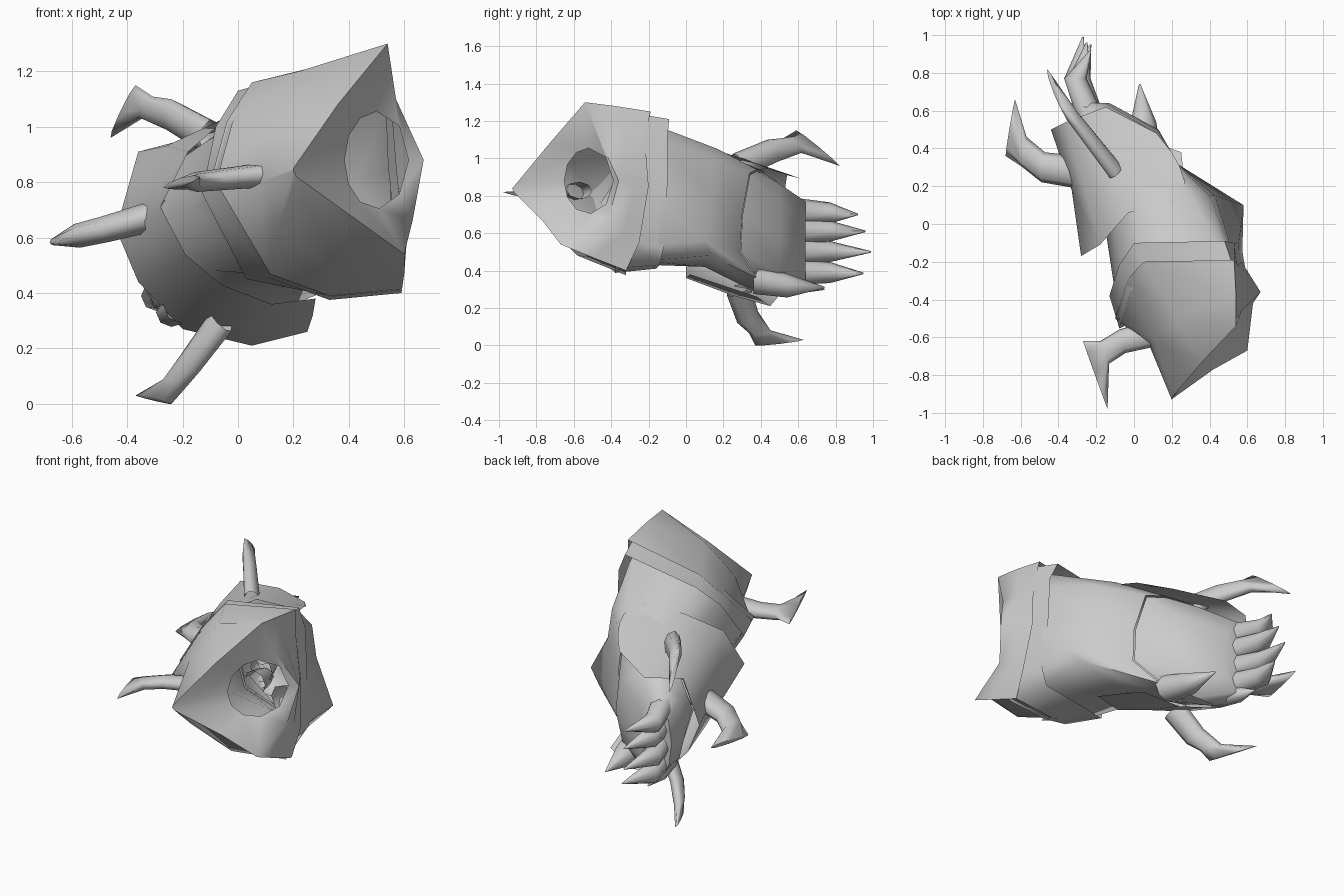
import bpy, bmesh, math
from mathutils import Vector as V


def loft(name, rings, closed=True, cap0=False, cap1=False):
    """Skin a list of equal-count point rings."""
    bm = bmesh.new()
    rs = [[bm.verts.new(p) for p in r] for r in rings]
    n = len(rs[0])
    for a, b in zip(rs, rs[1:]):
        for i in range(n if closed else n - 1):
            j = (i + 1) % n
            bm.faces.new((a[i], a[j], b[j], b[i]))
    if cap0:
        bm.faces.new(rs[0])
    if cap1:
        bm.faces.new(rs[-1])
    bmesh.ops.remove_doubles(bm, verts=bm.verts, dist=0.002)
    bmesh.ops.recalc_face_normals(bm, faces=bm.faces)
    me = bpy.data.meshes.new(name)
    bm.to_mesh(me)
    bm.free()
    ob = bpy.data.objects.new(name, me)
    bpy.context.collection.objects.link(ob)
    bpy.ops.object.select_all(action='DESELECT')
    ob.select_set(True)
    bpy.context.view_layer.objects.active = ob
    bpy.ops.object.shade_smooth_by_angle(angle=math.radians(80))
    return ob


def oval(c, u, v, n=8):
    return [V(c) + V(u) * math.cos(t) + V(v) * math.sin(t)
            for t in (2 * math.pi * i / n for i in range(n))]


def leg(name, hip, knee, heel, toe, r=0.065):
    """Bent tube that flares into a thin blade foot."""
    hip, knee, heel, toe = map(V, (hip, knee, heel, toe))
    mid = (heel + toe) / 2
    ankle = knee.lerp(heel.lerp(toe, 0.3), 0.55)
    e = (toe - heel).normalized()
    n = (knee - hip).cross(e).normalized()
    d = n.cross((knee - hip).normalized())
    rings = [oval(hip, d * r * 1.1, n * r * 0.7), oval(knee, d * r, n * r * 0.6),
             oval(ankle, e * r, n * r * 0.55),
             oval(mid, (toe - heel) / 2, n * 0.015)]
    loft(name, rings, cap1=True)


def finger(name, base, mid, tip, r):
    loft(name, [oval(base, (r, 0, 0), (0, 0, r)), oval(mid, (r * .8, 0, 0), (0, 0, r * .75)),
                oval(tip, (.004, 0, 0), (0, 0, .004))], cap1=True)


def scaled(ring, s, dx=0, dy=0):
    c = sum((V(p) for p in ring), V()) / len(ring)
    return [c + (V(p) - c) * s + V((dx, dy, 0)) for p in ring]


# hood: back rim, bulge and pointed front outline
hood_rim = [(-.10, -.50, .80), (-.04, -.30, 1.02), (.05, -.20, 1.16), (.53, -.19, 1.25),
            (.55, -.22, 1.10), (.57, -.20, .85), (.60, -.25, .55), (.59, -.32, .40),
            (.33, -.32, .375), (.10, -.40, .46)]
face = [(.20, -.93, .84), (.20, -.92, .85), (.36, -.73, 1.08), (.54, -.54, 1.30),
        (.57, -.46, 1.10), (.67, -.36, .88), (.63, -.42, .66), (.60, -.67, .54),
        (.42, -.77, .67), (.21, -.92, .82)]
bulge = [(.08, -.64, .80), (.10, -.62, .98), (.22, -.50, 1.20), (.54, -.38, 1.28),
         (.56, -.34, 1.10), (.62, -.28, .87), (.61, -.33, .60), (.60, -.50, .47),
         (.36, -.58, .48), (.14, -.66, .62)]

# the face joins the hood and ends in a round opening into the hollow body
angles = [180, 150, 120, 90, 45, 0, -45, -85, -120, -150]
mouth = [V((.50, -.52, .88)) + V((.66, .75, 0)) * .175 * math.cos(math.radians(a))
         + V((0, 0, .175 * math.sin(math.radians(a)))) for a in angles]
loft("hood", [hood_rim, bulge, face, mouth])

# collar and main trunk, hollow on the right between two ridges, narrowing to the palm
collar = [(-.13, -.38, .76), (-.08, -.22, 1.0), (0, -.10, 1.13), (.48, -.09, 1.21),
          (.53, -.10, 1.10), (.54, -.10, .85), (.57, -.12, .52), (.52, -.14, .43),
          (.25, -.16, .41), (.03, -.25, .45)]
trunk = [(-.16, .03, .70), (-.11, .12, .95), (0, .18, 1.03), (.28, .17, 1.05), (.40, .15, .99),
         (.43, .15, .80), (.58, .10, .56), (.50, .13, .48), (.15, .10, .42), (-.08, .05, .48)]
rump = [(-.32, .38, .65), (-.24, .40, .86), (-.08, .42, .93), (.08, .38, .94), (.20, .34, .92),
        (.25, .30, .70), (.25, .29, .50), (.13, .38, .36), (-.02, .40, .27), (-.22, .38, .35)]


def ring10(c, w, h):
    return [V(c) + V((-w * math.cos(t), 0, h * math.sin(t)))
            for t in (2 * math.pi * i / 10 for i in range(10))]


loft("collar", [scaled(hood_rim, .97, .01, -.06), collar])
loft("trunk", [scaled(collar, .94, .02, -.09), trunk, rump])
loft("palm", [scaled(rump, .97), ring10((-.11, .50, .57), .24, .31),
              ring10((-.24, .64, .54), .11, .24)], cap1=True)

# curved plate wrapping the rear, open on the right side
plate_front = [(.27, .22, 1.02), (.22, .11, 1.06), (-.03, .06, 1.04), (-.18, -.11, .91),
               (-.28, -.17, .71), (-.19, -.08, .54), (-.06, 0, .43), (.12, 0, .36), (.28, .02, .38)]
plate_mid = [(.24, .31, 1.00), (.17, .30, 1.0), (-.09, .34, .98), (-.26, .20, .93),
             (-.33, .18, .66), (-.28, .21, .47), (-.15, .27, .33), (.07, .24, .27), (.27, .20, .32)]
plate_back = [(.20, .38, .96), (.12, .48, .93), (-.15, .62, .89), (-.36, .54, .91),
              (-.44, .50, .63), (-.36, .50, .44), (-.20, .50, .27), (.05, .45, .21), (.25, .38, .26)]
loft("rear_plate", [plate_front, plate_mid, plate_back], closed=False)

# clawed fingers and thumb, curling sideways
for i, (y, z) in enumerate([(.92, .70), (.96, .61), (.99, .50), (.95, .385)]):
    zb = .72 - .108 * i
    finger(f"finger_{i + 1}", (-.22, .54, zb), (-.31 + .02 * (i % 2), .77, z * .6 + zb * .4),
           (-.23 - .02 * (i % 3), y, z), .075)
finger("little_finger", (-.2, .45, .36), (-.24, .6, .33), (-.26, .74, .30), .07)
finger("thumb", (.06, .36, .36), (.05, .54, .32), (.03, .74, .31), .085)

# four bladed legs
leg("front_leg", (.14, -.57, .83), (-.06, -.62, .81), (-.27, -.62, .78), (-.14, -.98, .82))
leg("left_leg", (-.26, .27, .69), (-.48, .30, .63), (-.68, .36, .58), (-.63, .66, .60), .08)
leg("upper_leg", (-.10, .28, .96), (-.24, .46, 1.04), (-.37, .59, 1.15), (-.46, .82, .96))
leg("lower_leg", (-.06, .28, .30), (-.17, .33, .15), (-.24, .37, .0), (-.37, .63, .03))
